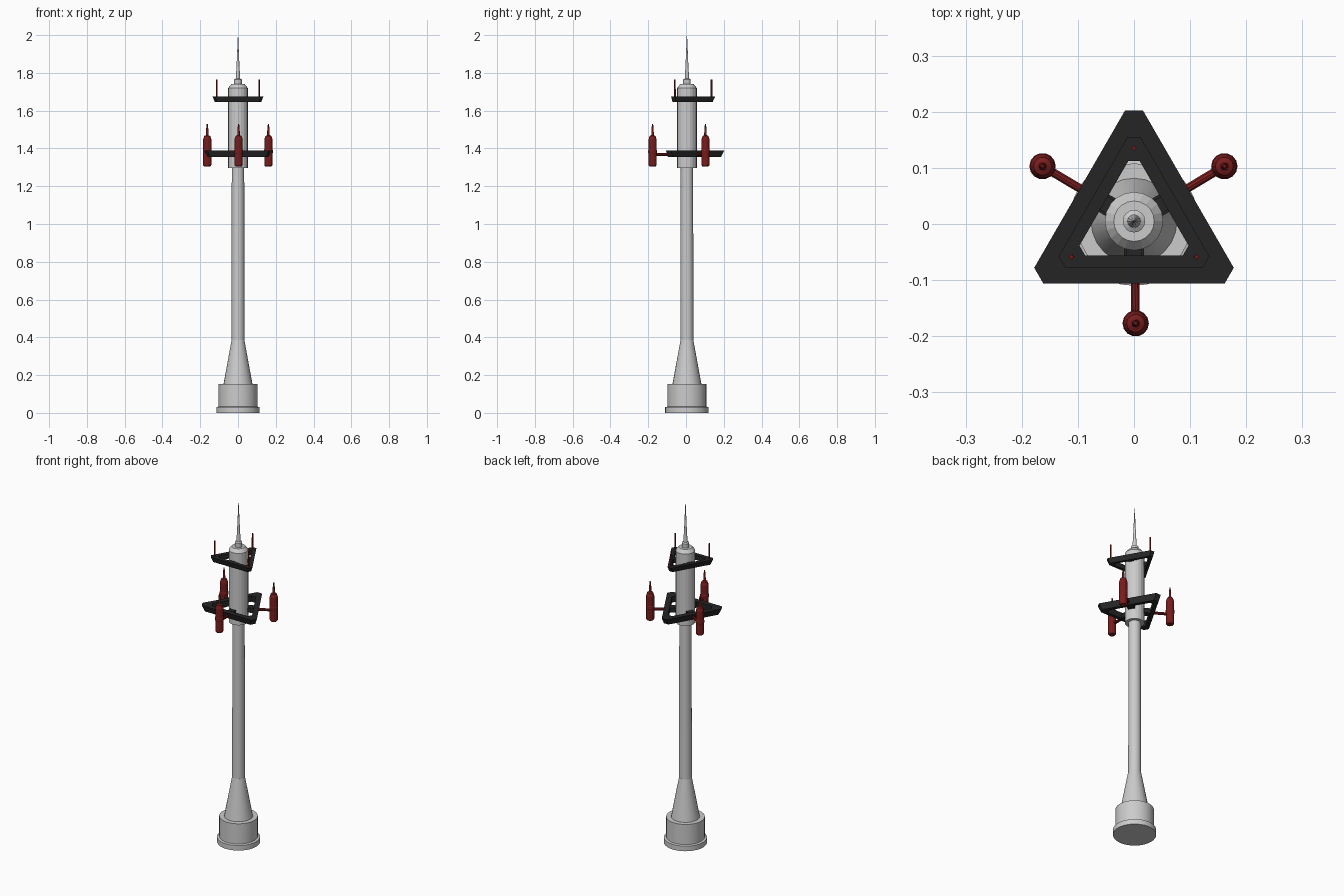
import bpy, bmesh, math
from mathutils import Vector, Matrix

if "Cube" in bpy.data.objects:
    bpy.data.objects.remove(bpy.data.objects["Cube"])

CY = 0.006  # y of the tower axis


def material(name, rgb):
    m = bpy.data.materials.new(name)
    m.diffuse_color = (*rgb, 1)
    m.use_nodes = True
    m.node_tree.nodes["Principled BSDF"].inputs["Base Color"].default_value = m.diffuse_color
    return m


RED = material("red_paint", (0.19, 0.012, 0.012))
BLACK = material("black_frame", (0.018, 0.018, 0.018))


def finish(name, bm, mat=None, smooth=False):
    bmesh.ops.remove_doubles(bm, verts=bm.verts, dist=1e-6)
    bmesh.ops.recalc_face_normals(bm, faces=bm.faces)
    me = bpy.data.meshes.new(name)
    bm.to_mesh(me)
    bm.free()
    ob = bpy.data.objects.new(name, me)
    bpy.context.collection.objects.link(ob)
    if mat:
        me.materials.append(mat)
    if smooth:
        bpy.ops.object.select_all(action='DESELECT')
        ob.select_set(True)
        bpy.context.view_layer.objects.active = ob
        bpy.ops.object.shade_smooth_by_angle(angle=math.radians(25))
    return ob


def lathe(name, profile, sides, at=(0, 0), mat=None, smooth=False):
    """Closed solid turned from (radius, z) points about a vertical axis."""
    bm = bmesh.new()
    rings = []
    for r, z in profile:
        rings.append([bm.verts.new((at[0] + r * math.cos(2 * math.pi * i / sides),
                                    at[1] + r * math.sin(2 * math.pi * i / sides), z))
                      for i in range(sides)])
    for a, b in zip(rings, rings[1:]):
        for i in range(sides):
            j = (i + 1) % sides
            bm.faces.new((a[i], a[j], b[j], b[i]))
    bm.faces.new(rings[0])
    bm.faces.new(rings[-1])
    return finish(name, bm, mat, smooth)


def clipped_triangle(d, t):
    """Triangle with inradius d, its corners cut off at distance t."""
    half = (2 * d - t) * math.tan(math.radians(30))
    pts = []
    for k in range(3):
        rot = Matrix.Rotation(math.radians(120 * k), 2)
        pts += [rot @ Vector((half, t)), rot @ Vector((-half, t))]
    return pts


def triangle_frame(name, s, z0, z1):
    """Hollow triangular platform, tapered below, with three inner struts."""
    bm = bmesh.new()
    outer, inner = clipped_triangle(0.112 * s, 0.196 * s), clipped_triangle(0.082 * s, 0.141 * s)
    loops = [[bm.verts.new((p.x * k, CY + p.y * k, z)) for p in pts]
             for pts, k, z in ((outer, 0.91, z0), (outer, 1, z1), (inner, 1, z1), (inner, 1, z0))]
    for n in range(4):
        a, b = loops[n], loops[(n + 1) % 4]
        for i in range(6):
            j = (i + 1) % 6
            bm.faces.new((a[i], a[j], b[j], b[i]))
    r0, r1 = 0.04, 0.086 * s
    for ang in (-90, 30, 150):
        m = (Matrix.Translation((0, CY, (z0 + z1) / 2))
             @ Matrix.Rotation(math.radians(ang), 4, 'Z')
             @ Matrix.Translation(((r0 + r1) / 2, 0, 0))
             @ Matrix.Diagonal((r1 - r0, 0.036 * s, (z1 - z0) * 0.8, 1)))
        bmesh.ops.create_cube(bm, size=1, matrix=m)
    return finish(name, bm, BLACK)


# Tower shaft, stacked from the ground up
AXIS = (0, CY - 0.001)
lathe("base_plinth", [(0.115, 0), (0.115, 0.03), (0.103, 0.033), (0.103, 0.152)], 32, AXIS, smooth=True)
lathe("tapered_foot", [(0.077, 0.15), (0.034, 0.385)], 24, AXIS, smooth=True)
lathe("shaft", [(0.034, 0.383), (0.033, 1.30)], 20, AXIS, smooth=True)
lathe("upper_drum", [(0.052, 1.297), (0.052, 1.72), (0.036, 1.74)], 20, AXIS)
lathe("mast_collar", [(0.02, 1.735), (0.02, 1.765), (0.012, 1.77)], 16, AXIS)
lathe("spire", [(0.012, 1.765), (0.008, 1.83), (0.0008, 2.0)], 12, AXIS)

# Two triangular platforms
triangle_frame("lower_platform", 1.0, 1.354, 1.389)
triangle_frame("upper_platform", 0.755, 1.645, 1.674)

# Thin antennas at the corners of the upper platform
for n, ang in enumerate((90, 210, 330)):
    a = math.radians(ang)
    p = (0.129 * math.cos(a), CY + 0.129 * math.sin(a))
    lathe(f"corner_antenna_{n}", [(0.0045, 1.66), (0.004, 1.765)], 8, p, RED)

# Red pods on arms through the lower platform sides
POD = [(0.017, 1.305), (0.022, 1.312), (0.022, 1.372), (0.0235, 1.376), (0.0235, 1.39),
       (0.022, 1.394), (0.022, 1.447), (0.016, 1.466), (0.007, 1.47),
       (0.006, 1.50), (0.003, 1.53)]
for n, p in enumerate(((-0.163, 0.103), (0.003, -0.177), (0.161, 0.103))):
    lathe(f"pod_{n}", POD, 14, p, RED)
    end, start = Vector((*p, 1.369)), Vector((0, CY, 1.369))
    d = end - start
    start += d.normalized() * 0.045
    bm = bmesh.new()
    m = (Matrix.Translation((start + end) / 2)
         @ (end - start).to_track_quat('Z', 'Y').to_matrix().to_4x4())
    bmesh.ops.create_cone(bm, cap_ends=True, segments=10, radius1=0.008, radius2=0.008,
                          depth=(end - start).length, matrix=m)
    finish(f"pod_arm_{n}", bm, RED)
